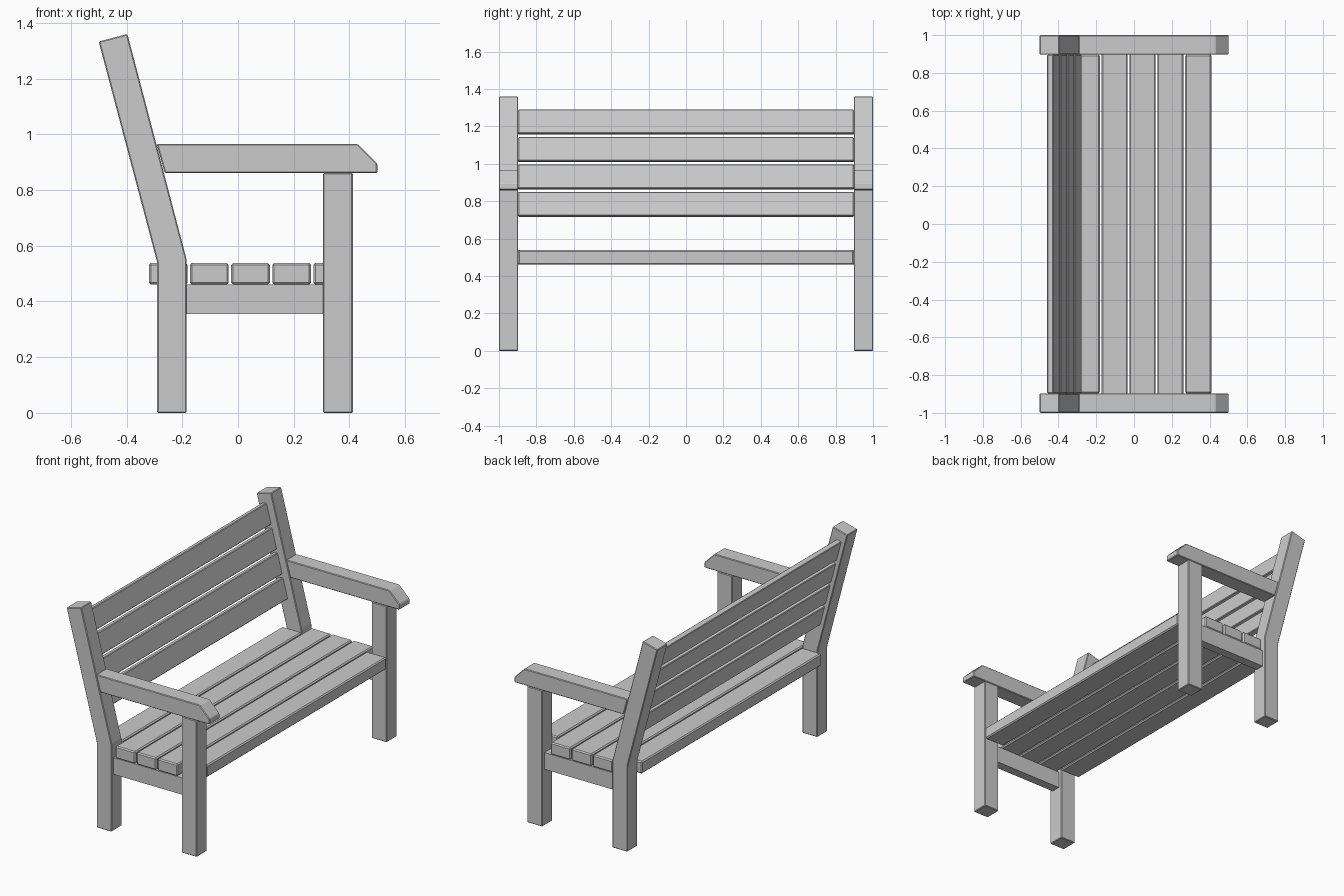
import bpy, bmesh, math
from mathutils import Matrix

if "Cube" in bpy.data.objects:
    bpy.data.objects.remove(bpy.data.objects["Cube"])

INNER = 0.897  # inner face of the side frames


def prism(name, profile, y0, y1, bevel=0.004):
    """Extrude an (x, z) profile along y and soften its edges."""
    bm = bmesh.new()
    face = bm.faces.new([bm.verts.new((x, y0, z)) for x, z in profile])
    ext = bmesh.ops.extrude_face_region(bm, geom=[face])
    moved = [v for v in ext["geom"] if isinstance(v, bmesh.types.BMVert)]
    bmesh.ops.translate(bm, verts=moved, vec=(0, y1 - y0, 0))
    bmesh.ops.recalc_face_normals(bm, faces=bm.faces[:])
    if bevel:
        bmesh.ops.bevel(bm, geom=bm.edges[:], offset=bevel, segments=1,
                        affect='EDGES', clamp_overlap=True)
    me = bpy.data.meshes.new(name)
    bm.to_mesh(me)
    bm.free()
    ob = bpy.data.objects.new(name, me)
    bpy.context.collection.objects.link(ob)
    return ob


def rect(x0, x1, z0, z1):
    return [(x0, z0), (x1, z0), (x1, z1), (x0, z1)]


# side frames
back_leg = [(-0.29, 0), (-0.185, 0), (-0.185, 0.553), (-0.397, 1.36),
            (-0.50, 1.333), (-0.29, 0.54)]
arm = [(-0.263, 0.861), (0.50, 0.861), (0.50, 0.895), (0.43, 0.965),
       (-0.292, 0.965)]
for label, s in (("left", -1), ("right", 1)):
    a, b = sorted((s * INNER, s * 1.0))
    prism(label + "_back_leg", back_leg, a, b)
    prism(label + "_front_leg", rect(0.305, 0.412, 0, 0.861), a, b)
    prism(label + "_armrest", arm, a, b)
    a, b = sorted((s * 0.92, s * 0.978))
    prism(label + "_side_rail", rect(-0.187, 0.307, 0.355, 0.461), a, b, 0)

# seat slats: the outer two fit between the legs, the rest lie on the rails
for i in range(5):
    x = -0.32 + i * 0.1477
    half = INNER if i in (0, 4) else 0.98
    prism(f"seat_slat_{i + 1}", rect(x, x + 0.139, 0.461, 0.538),
          -half, half, 0.007)

# tilted backrest slats
tilt = math.radians(-14.7)
for i in range(4):
    z = 0.7825 + i * 0.1467
    ob = prism(f"back_slat_{i + 1}", rect(-0.0175, 0.0175, -0.0655, 0.0655),
               -INNER, INNER, 0.004)
    ob.matrix_world = (Matrix.Translation((-0.311 - (z - 0.7825) * 0.263, 0, z))
                       @ Matrix.Rotation(tilt, 4, 'Y'))
